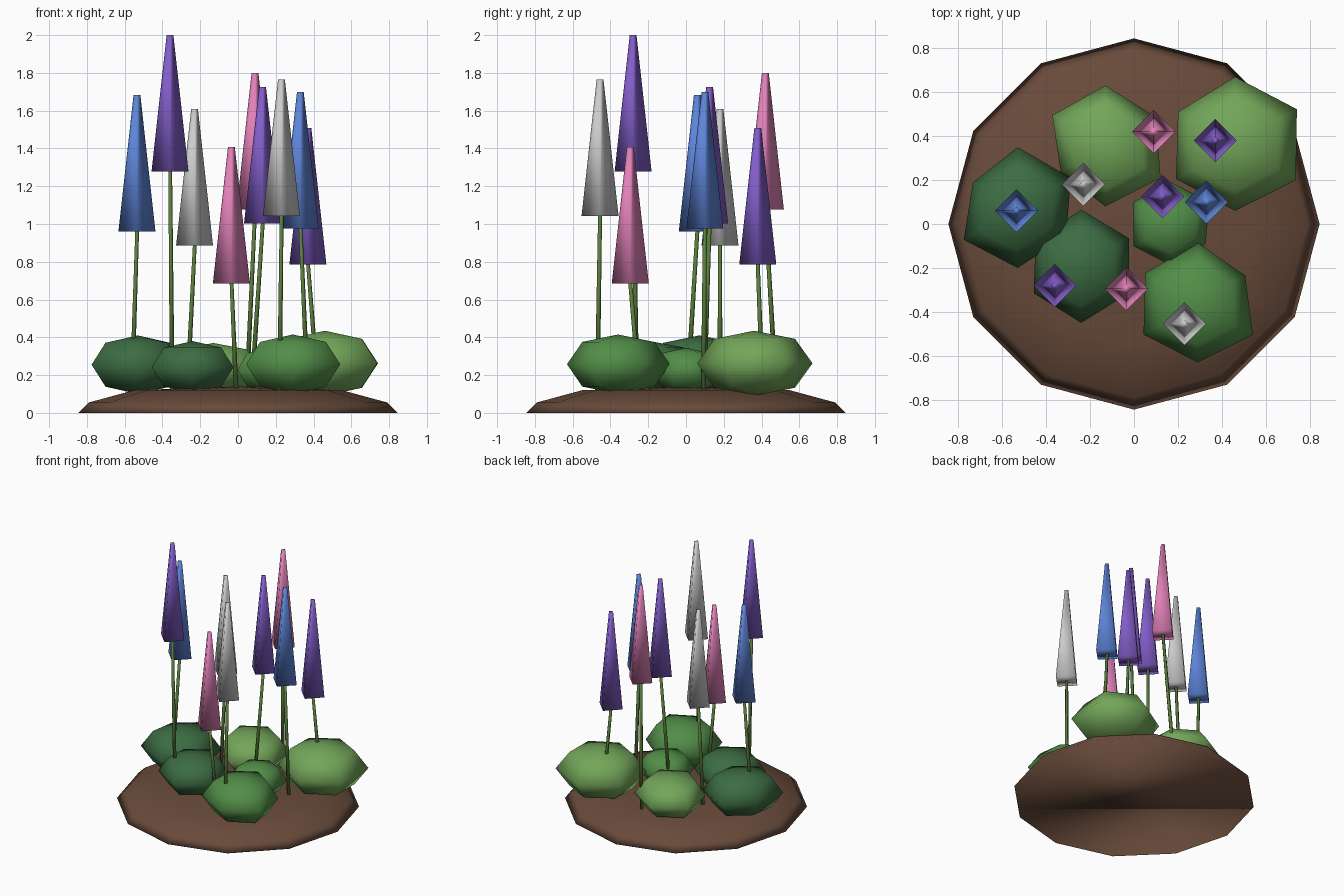
import bpy, bmesh
from math import sin, cos, radians, pi
from mathutils import Vector

if "Cube" in bpy.data.objects:
    bpy.data.objects.remove(bpy.data.objects["Cube"])


def material(name, rgb):
    m = bpy.data.materials.new(name)
    m.diffuse_color = (*rgb, 1)
    m.use_nodes = True
    m.node_tree.nodes["Principled BSDF"].inputs["Base Color"].default_value = m.diffuse_color
    return m


MATS = {n: material(n, c) for n, c in {
    "soil": (.14, .07, .043), "stem": (.10, .20, .045),
    "leaf_dark": (.045, .15, .055), "leaf_mid": (.085, .27, .065), "leaf_light": (.17, .38, .10),
    "purple": (.22, .11, .58), "blue": (.11, .23, .68), "pink": (.75, .22, .48), "white": (.75, .75, .75),
}.items()}


def finish(bm, name, mat):
    bmesh.ops.recalc_face_normals(bm, faces=bm.faces)
    for f in bm.faces:
        f.smooth = True
    me = bpy.data.meshes.new(name)
    bm.to_mesh(me)
    bm.free()
    me.materials.append(MATS[mat])
    ob = bpy.data.objects.new(name, me)
    bpy.context.collection.objects.link(ob)
    return ob


def loft(name, mat, rings, bottom=None, top=None):
    """Skin a stack of rings; ends are a pole point if given, otherwise a flat cap."""
    bm = bmesh.new()
    loops = [[bm.verts.new(p) for p in r] for r in rings]
    n = len(loops[0])
    for a, b in zip(loops, loops[1:]):
        for i in range(n):
            j = (i + 1) % n
            bm.faces.new((a[i], a[j], b[j], b[i]))
    for loop, pole in ((loops[0], bottom), (loops[-1], top)):
        if pole is None:
            bm.faces.new(loop)
        else:
            v = bm.verts.new(pole)
            for i in range(n):
                bm.faces.new((loop[i], loop[(i + 1) % n], v))
    return finish(bm, name, mat)


def ring(x, y, z, r, n, start=0):
    return [(x + r * cos(start + 2 * pi * i / n), y + r * sin(start + 2 * pi * i / n), z)
            for i in range(n)]


# Soil mound: low twelve-sided dome
loft("soil_mound", "soil",
     [ring(0, 0, z, r, 12) for r, z in ((.845, 0), (.79, .055), (.55, .12))],
     top=(0, 0, .14))

# Leaf clumps: six-sided squashed balls with uneven radii (from 30 degrees, every 60)
CLUMPS = [
    (-.53, .07, .10, .41, "leaf_dark", (.28, .28, .235, .283, .27, .255)),
    (-.24, -.19, .105, .38, "leaf_dark", (.25, .255, .24, .25, .26, .25)),
    (-.13, .355, .10, .37, "leaf_light", (.265, .275, .28, .235, .275, .29)),
    (.46, .36, .09, .435, "leaf_light", (.325, .31, .30, .31, .30, .32)),
    (.17, 0, .11, .345, "leaf_mid", (.20, .19, .20, .20, .19, .18)),
    (.29, -.36, .10, .415, "leaf_mid", (.25, .275, .275, .285, .27, .29)),
]
for k, (x, y, lo, hi, mat, radii) in enumerate(CLUMPS):
    mid, half = (lo + hi) / 2, (hi - lo) / 2
    rings = [[(x + s * r * cos(radians(30 + 60 * i)), y + s * r * sin(radians(30 + 60 * i)), mid + h * half)
              for i, r in enumerate(radii)]
             for s, h in ((.7, -.75), (1, 0), (.7, .75))]
    loft(f"leaf_clump_{k + 1}", mat, rings, bottom=(x, y, lo), top=(x, y, hi))

# Flowers: x, y, spike base height, colour, stem position at height 0.4
FLOWERS = [
    (-.535, .06, .96, "blue", -.553, .025),
    (-.36, -.28, 1.277, "purple", -.352, -.265),
    (-.23, .18, .885, "white", -.255, .18),
    (-.035, -.295, .685, "pink", -.023, -.27),
    (.09, .42, 1.077, "pink", .058, .46),
    (.13, .125, 1.003, "purple", .09, .105),
    (.23, -.455, 1.043, "white", .222, -.465),
    (.33, .10, .975, "blue", .355, .095),
    (.37, .38, .785, "purple", .40, .395),
]
for k, (x, y, z, mat, sx, sy) in enumerate(FLOWERS):
    # Four-sided tapering flower spike
    loft(f"flower_spike_{k + 1}", mat, [ring(x, y, z, .098, 4), ring(x, y, z + .723, .018, 4)])
    # Leaning stem, carried down to the soil
    top = Vector((x, y, z))
    lean = (top - Vector((sx, sy, .4))) / (z - .4)
    a, b = top - lean * (z - .11), top + lean * .03
    loft(f"flower_stem_{k + 1}", "stem", [ring(*a, .014, 5), ring(*b, .011, 5)])
